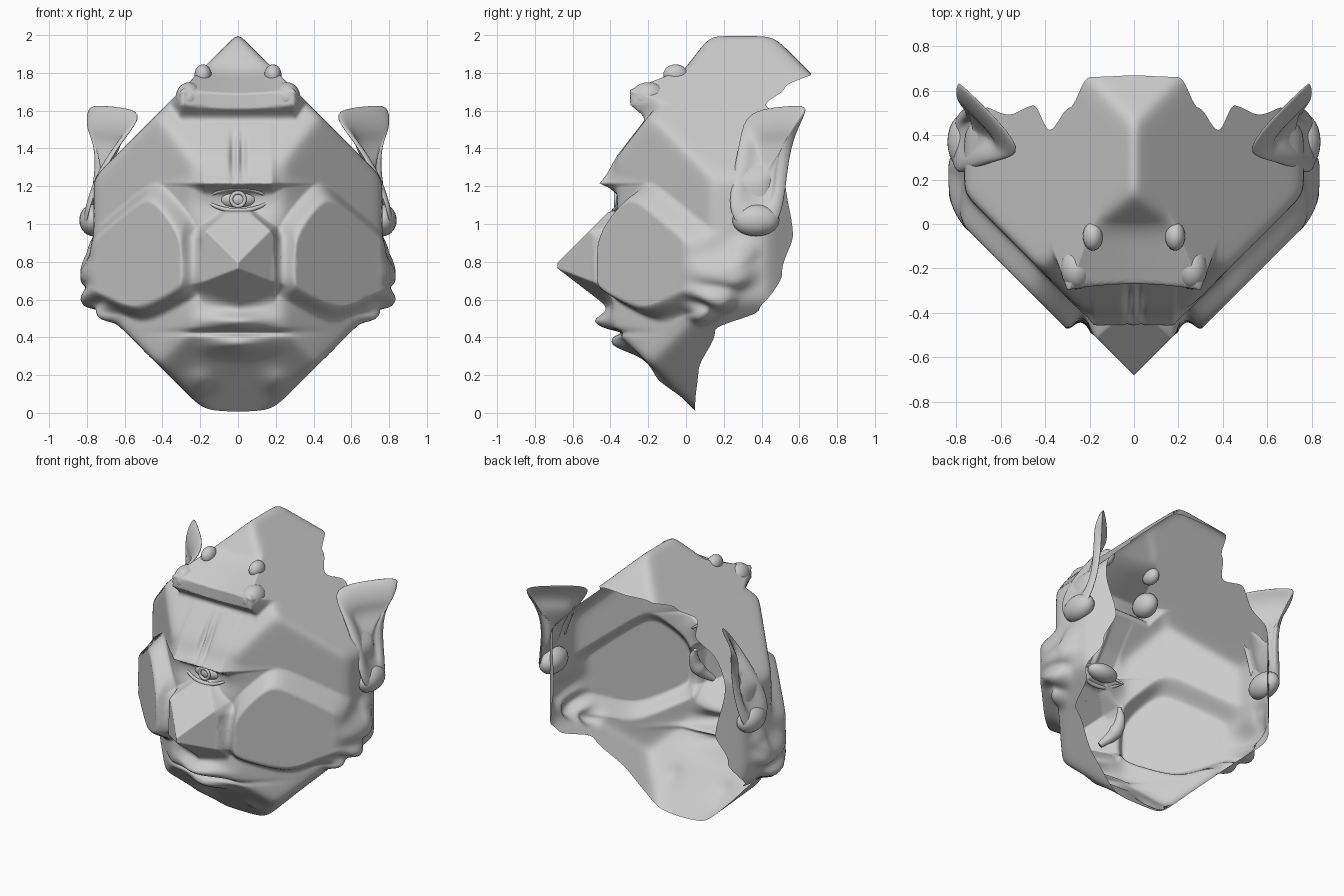
import bpy, bmesh, math
from math import sin, cos, pi, exp, radians
from mathutils import Vector

if "Cube" in bpy.data.objects:
    bpy.data.objects.remove(bpy.data.objects["Cube"])

C = Vector((0, 0.3, 1.0))
# Flattened rhombic dodecahedron: (normal, limit) relative to C
PLANES = [((s, 0, 1), 1.01) for s in (-1, 1)] + [((s, -1, 0), 0.93) for s in (-1, 1)] \
    + [((s, 0, -1), 1.17) for s in (-1, 1)] + [((s, 1, 0), 0.89) for s in (-1, 1)] \
    + [((s, 0, 0), 0.765) for s in (-1, 1)] \
    + [((0, -1, .77), 0.94), ((0, -1, -1), 1.24), ((0, 1, 1), 1.16), ((0, -1, 0), 0.69)]
PLANES = [Vector(n) / d for n, d in PLANES]
# Back rim of the mask: angle around from the top -> opening angle
RIM = [(0, 115), (14, 114), (22, 106), (31, 99.5), (39, 108), (52, 105), (65, 107), (95, 113),
       (111, 106), (122, 96), (133, 80), (153, 75), (180, 76)]
# Cheek outline in the front view
CHEEK = [(.23, .97), (.43, 1.20), (.81, .89), (.83, .66), (.50, .50), (.20, .66)]
# Lumps along the jaw: y, z, radius, height
LUMPS = [(.25, .75, .085, .07), (.18, .61, .055, .07), (.08, .53, .045, .05), (.30, .86, .06, .03)]


def smooth(t):
    t = min(1, max(0, t))
    return t * t * (3 - 2 * t)


def smin(a, b, k=0.03):
    h = max(k - abs(a - b), 0) / k
    return min(a, b) - h * h * k / 4


def gauss(a, b, ra, rb):
    return exp(-(a / ra) ** 2 - (b / rb) ** 2)


def inside(x, z, poly):
    """Soft distance inside a clockwise outline."""
    s = 0
    for (ax, az), (bx, bz) in zip(poly, poly[1:] + poly[:1]):
        d = ((z - az) * (bx - ax) - (x - ax) * (bz - az)) / math.hypot(bx - ax, bz - az)
        s += exp(min(20, d * 30))
    return -math.log(s) / 30


def rim(a):
    for (a0, t0), (a1, t1) in zip(RIM, RIM[1:]):
        if a <= a1 + 1e-6:
            return radians(t0 + (t1 - t0) * smooth((a - a0) / (a1 - a0)))
    return radians(RIM[-1][1])


def sculpt(p):
    x, y, z = abs(p.x), p.y, p.z
    sx = 1 if p.x >= 0 else -1
    # only the front faces are pulled
    yf = max(0.77 * z - 1.41, -0.39, x - 0.63, 0.06 - z)
    g = 1 - smooth((y - yf - 0.02) / 0.2)
    t = y
    # eye socket, hollow between nose and cheek
    t += 0.05 * gauss(x, z - 1.12, 0.22, 0.09)
    t += 0.03 * gauss(x - 0.25, z - 0.85, 0.07, 0.2)
    # brow wedge
    brow = -0.19 - 0.8 * (1.55 - z) + 1.15 * max(0, x - 0.18) \
        + 3 * max(0, 1.215 - z) + 1.5 * max(0, z - 1.53)
    t = smin(t, brow, 0.05)
    t += 0.03 * gauss(x - 0.025, z - 1.36, 0.018, 0.1)
    # forehead fold
    zf = z - 0.25 * x * x
    fold = -0.27 + 2.2 * max(0, zf - 1.69) + 1.2 * max(0, 1.61 - zf) \
        + 3 * max(0, x - 0.30) - 0.3 * x * x
    t = smin(t, fold, 0.05)
    # nose, narrow at the bridge
    wide = 0.05 + 0.14 * smooth((1.10 - z) / 0.18)
    nose = max(x - 0.68, z - 1.475, -0.66 + 1.3 * (0.75 - z) + 0.5 * x) \
        + 2.2 * max(0, x - wide) + 2 * max(0, z - 1.06)
    t = smin(t, nose, 0.05)
    # lips and chin bumps
    t -= 0.095 * gauss(x, z - 0.485, 0.15, 0.05)
    t += 0.05 * gauss(x, z - 0.425, 0.26, 0.016)
    t -= 0.085 * gauss(x, z - 0.36, 0.14, 0.05)
    t -= 0.03 * gauss(x - 0.2, z - 0.17, 0.07, 0.06)
    # cheek cushion
    w = smooth((inside(x, z, CHEEK) + 0.04) / 0.08)
    w *= 1 - smooth((y - 0.08) / 0.16)
    cheek = max(x - 0.735, -0.47)
    t += w * min(0, cheek - t)
    q = Vector((p.x + sx * 0.04 * w, y + g * (t - y), z))
    # jaw lumps
    if x > 0.5:
        for ly, lz, r, h in LUMPS:
            q += Vector((sx, -0.1, -0.35)) * h * exp(-(((y - ly) / (1.3 * r)) ** 2 + ((z - lz) / r) ** 2) ** 1.5)
    return q


def add_object(name, bm, mirror=False, subsurf=0, thick=0):
    me = bpy.data.meshes.new(name)
    bm.to_mesh(me)
    bm.free()
    for f in me.polygons:
        f.use_smooth = True
    ob = bpy.data.objects.new(name, me)
    bpy.context.collection.objects.link(ob)
    if thick:
        m = ob.modifiers.new("thickness", 'SOLIDIFY')
        m.thickness, m.offset = thick, 0
    if mirror:
        m = ob.modifiers.new("mirror", 'MIRROR')
        m.use_mirror_merge = False
    if subsurf:
        m = ob.modifiers.new("smooth", 'SUBSURF')
        m.levels = m.render_levels = subsurf
    return ob


def ellipsoid(name, c, r, mirror=False):
    bm = bmesh.new()
    bmesh.ops.create_uvsphere(bm, u_segments=24, v_segments=14, radius=1)
    for v in bm.verts:
        v.co = Vector((v.co.x * r[0], v.co.y * r[1], v.co.z * r[2])) + Vector(c)
    return add_object(name, bm, mirror)


def tube(name, pts, radii, mirror=False, cyclic=False):
    cu = bpy.data.curves.new(name, 'CURVE')
    cu.dimensions = '3D'
    cu.bevel_depth, cu.bevel_resolution, cu.resolution_u = 1, 4, 8
    cu.use_fill_caps = True
    s = cu.splines.new('BEZIER')
    s.bezier_points.add(len(pts) - 1)
    s.use_cyclic_u = cyclic
    for b, p, r in zip(s.bezier_points, pts, radii):
        b.co, b.radius = p, r
        b.handle_left_type = b.handle_right_type = 'AUTO'
    ob = bpy.data.objects.new(name, cu)
    bpy.context.collection.objects.link(ob)
    if mirror:
        m = ob.modifiers.new("mirror", 'MIRROR')
        m.use_mirror_merge = False
    return ob


# Head shell, open at the back
NT, NP = 180, 340
bm = bmesh.new()
rows = []
for i in range(NT):
    row = []
    for j in range(NP):
        a = 2 * pi * j / NP
        deg = math.degrees(a if a <= pi else 2 * pi - a)
        th = rim(deg) * (i + 0.1) / (NT - 0.9)
        d = Vector((sin(th) * sin(a), -cos(th), sin(th) * cos(a)))
        k = sum(max(0, n.dot(d)) ** 45 for n in PLANES) ** (-1 / 45)
        row.append(bm.verts.new(sculpt(C + d * k)))
    rows.append(row)
for r0, r1 in zip(rows, rows[1:]):
    for j in range(NP):
        n = (j + 1) % NP
        bm.faces.new((r0[j], r0[n], r1[n], r1[j]))
add_object("head_shell", bm)

# Eye with lids
ellipsoid("eyeball", (0, -0.31, 1.13), (0.11, 0.065, 0.055))
tube("iris", [(0.036 * cos(a), -0.372, 1.13 + 0.036 * sin(a)) for a in (0, pi / 2, pi, 1.5 * pi)],
     [0.01] * 4, cyclic=True)
for name, dz, r in (("upper_lid", 0.065, 0.02), ("lower_lid", -0.06, 0.014)):
    tube(name, [(x, -0.38 + 1.3 * x * x, 1.13 + dz * (1 - (x / 0.19) ** 2)) for x in (-.19, -.09, 0, .09, .19)],
         [0.005, 0.8 * r, r, 0.8 * r, 0.005])

# Nostril wings and forehead knobs
tube("nostril_wing", [(0.18, -0.36, 0.97), (0.205, -0.38, 0.90), (0.195, -0.41, 0.82), (0.13, -0.49, 0.73)],
     [0.012, 0.032, 0.045, 0.02], mirror=True)
ellipsoid("forehead_knob_low", (0.26, -0.20, 1.67), (0.07, 0.095, 0.08), True)
ellipsoid("forehead_knob_high", (0.185, -0.055, 1.79), (0.045, 0.065, 0.055), True)

# Ears: rings running from the rim into the bowl
OUT = [(.81, .66, 1.635), (.66, .52, 1.625), (.48, .32, 1.60), (.60, .29, 1.46), (.73, .25, 1.25),
       (.79, .22, 1.07), (.81, .29, .97), (.81, .41, .935), (.79, .50, 1.01), (.74, .53, 1.2),
       (.73, .55, 1.4), (.77, .61, 1.55)]
mid = Vector((.755, .40, 1.27))
side = Vector((.85, -.5, 0))
bm = bmesh.new()
rings = [[bm.verts.new(mid + (Vector(p) - mid) * s + side * o) for p in OUT]
         for s, o in ((1, 0), (0.86, 0.02), (0.62, 0.01), (0.45, -0.03))]
for r0, r1 in zip(rings, rings[1:]):
    for j in range(len(OUT)):
        n = (j + 1) % len(OUT)
        bm.faces.new((r0[j], r0[n], r1[n], r1[j]))
c = bm.verts.new(mid - side * 0.04)
for j in range(len(OUT)):
    bm.faces.new((rings[-1][j], rings[-1][(j + 1) % len(OUT)], c))
add_object("ear", bm, mirror=True, subsurf=2, thick=0.015)
ellipsoid("ear_lobe", (0.765, 0.37, 1.02), (0.075, 0.125, 0.085), True)
